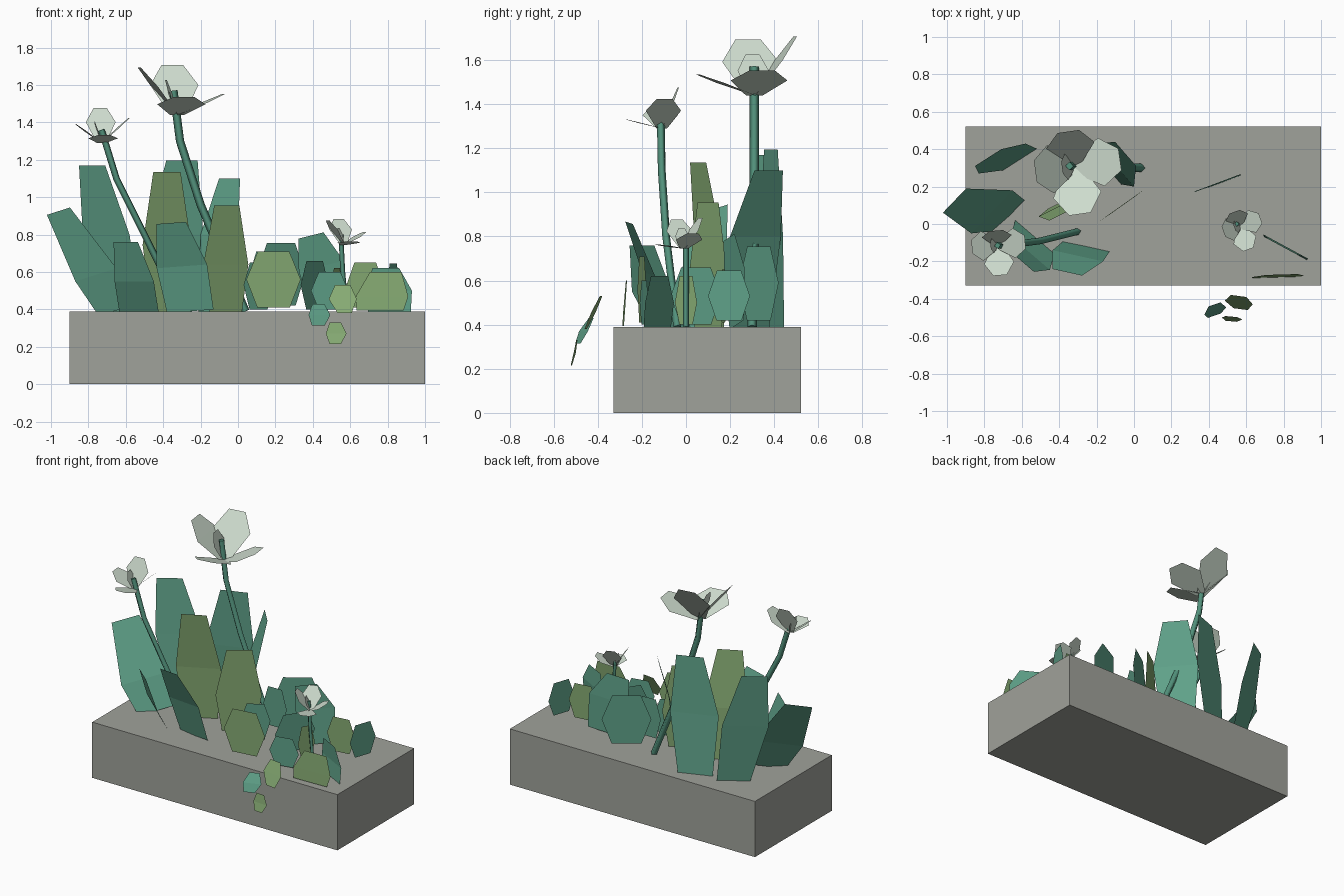
import bpy
import bmesh
import math
from mathutils import Vector as V

if "Cube" in bpy.data.objects:
    bpy.data.objects.remove(bpy.data.objects["Cube"])


def material(name, rgb):
    m = bpy.data.materials.new(name)
    m.diffuse_color = (*rgb, 1)
    m.use_nodes = True
    m.node_tree.nodes["Principled BSDF"].inputs["Base Color"].default_value = m.diffuse_color
    return m


TEAL = material("teal leaf", (0.115, 0.36, 0.25))
GREEN = material("light green leaf", (0.235, 0.40, 0.17))
STEM = material("stem green", (0.085, 0.285, 0.20))
PETAL = material("pale petal", (0.63, 0.73, 0.63))
STONE = material("grey planter", (0.35, 0.36, 0.325))


def mesh_object(name, verts, faces, mat):
    me = bpy.data.meshes.new(name)
    me.from_pydata(verts, [], faces)
    me.materials.append(mat)
    ob = bpy.data.objects.new(name, me)
    bpy.context.collection.objects.link(ob)
    return ob


def blade(name, tip, mid, base, half, mat, ft=0.56, fb=0.72):
    """Flat six-cornered blade; half = half-width vector at its widest row."""
    h = V(half)
    verts = []
    for c, f in ((tip, ft), (mid, 1), (base, fb)):
        verts += [V(c) - h * f, V(c) + h * f]
    return mesh_object(name, verts, [(0, 1, 3, 2), (2, 3, 5, 4)], mat)


def upright(name, x, y, hx, hy, top, mid, low, mat):
    return blade(name, (x, y, top), (x, y, mid), (x, y, low), (hx, hy, 0), mat, 0.58, 0.6)


def stem(name, pts, r):
    cu = bpy.data.curves.new(name, 'CURVE')
    cu.dimensions = '3D'
    cu.bevel_depth = r
    cu.bevel_resolution = 0
    cu.use_fill_caps = True
    sp = cu.splines.new('POLY')
    sp.points.add(len(pts) - 1)
    for p, c in zip(sp.points, pts):
        p.co = (*c, 1)
    cu.materials.append(STEM)
    ob = bpy.data.objects.new(name, cu)
    bpy.context.collection.objects.link(ob)
    bpy.ops.object.select_all(action='DESELECT')
    ob.select_set(True)
    bpy.context.view_layer.objects.active = ob
    bpy.ops.object.convert(target='MESH')


def petal(name, c, az, el, length, width):
    a, e = math.radians(az), math.radians(el)
    d = V((math.cos(a) * math.cos(e), math.sin(a) * math.cos(e), math.sin(e)))
    side = V((-math.sin(a), math.cos(a), 0)) * width
    c = V(c)
    blade(name, c + d * length, c + d * length * 0.6, c, side, PETAL, 0.45, 0.3)


def flower(name, c, length, turn, elevations):
    # petals to the right, back, left and front, plus a small inner one
    for i, el in enumerate(elevations):
        size = length * (0.85 if el < 40 else 1)
        petal(f"{name}_petal_{i + 1}", c, turn + 90 * i, el, size, length * 0.4)
    petal(f"{name}_inner_petal", c, 180 + turn, 72, length * 0.6, length * 0.22)


# planter box
bm = bmesh.new()
bmesh.ops.create_cube(bm, size=1)
for v in bm.verts:
    v.co = V((0.05 + v.co.x * 1.9, 0.097 + v.co.y * 0.85, 0.195 + v.co.z * 0.39))
box = bpy.data.meshes.new("planter_box")
bm.to_mesh(box)
bm.free()
box.materials.append(STONE)
bpy.context.collection.objects.link(bpy.data.objects.new("planter_box", box))

# tall leaves on the left
blade("tall_leaf_left", (-.96, .125, .925), (-.76, .065, .585), (-.665, .045, .39), (.11, .115, .035), TEAL)
blade("tall_leaf_back_left", (-.78, .355, 1.17), (-.705, .35, .8), (-.61, .345, .39), (.125, .08, 0), TEAL)
blade("tall_leaf_back", (-.30, .385, 1.195), (-.335, .385, .8), (-.355, .405, .39), (.15, .055, 0), TEAL)
blade("tall_leaf_back_right", (-.045, .375, 1.1), (-.1, .315, .8), (-.14, .295, .39), (.1, -.115, 0), TEAL)
blade("tall_leaf_green", (-.38, .055, 1.135), (-.38, .105, .745), (-.37, .125, .39), (.13, .065, 0), GREEN)
blade("tall_leaf_green_right", (-.06, .1, .955), (-.065, .1, .64), (-.065, .1, .39), (.12, .085, 0), GREEN)
blade("tall_leaf_front", (-.357, -.258, .862), (-.3, -.17, .63), (-.255, -.12, .39), (.135, -.03, .01), TEAL, .58, .92)
blade("tall_leaf_front_left", (-.6, -.2, .76), (-.555, -.155, .55), (-.53, -.07, .39), (.105, -.09, 0), TEAL, .62, 1)

# round upright leaves on the right
upright("round_leaf_front", .19, -.2, .145, .02, .71, .56, .41, GREEN)
upright("round_leaf_back", .23, .33, .13, .09, .755, .59, .42, TEAL)
upright("round_leaf_end", .83, .195, .033, .095, .645, .53, .42, TEAL)
upright("round_leaf_inner", .11, .035, .08, .053, .65, .53, .4, TEAL)
upright("round_leaf_inner_back", .15, .195, .09, .002, .71, .58, .44, TEAL)
upright("round_leaf_middle", .41, .045, .075, .115, .66, .53, .4, TEAL)
upright("round_leaf_green_back", .68, .17, .1, .013, .65, .53, .41, GREEN)
upright("round_leaf_front_middle", .49, -.19, .1, .02, .6, .5, .4, TEAL)
upright("round_leaf_green_small", .53, 0, .03, .05, .62, .5, .4, GREEN)
blade("round_leaf_tilted", (.39, .195, .795), (.445, .22, .63), (.49, .23, .4), (.12, .045, .03), TEAL)
blade("round_leaf_right", (.79, -.12, .62), (.81, -.12, .5), (.81, -.13, .39), (.12, -.065, 0), TEAL, .6, .95)
blade("round_leaf_front_right", (.79, -.27, .6), (.77, -.28, .47), (.76, -.285, .395), (.14, .004, 0), GREEN, .6, .9)

# small leaves hanging over the front edge
blade("hanging_leaf_top", (.56, -.385, .53), (.56, -.42, .455), (.57, -.455, .38), (.075, -.01, 0), GREEN, .55, .5)
blade("hanging_leaf_middle", (.43, -.43, .43), (.435, -.465, .37), (.43, -.49, .315), (.058, .02, 0), TEAL, .55, .6)
blade("hanging_leaf_bottom", (.52, -.495, .33), (.525, -.505, .27), (.52, -.52, .215), (.055, -.005, 0), GREEN, .55, .55)

# stems, the tips standing up inside the flowers
stem("large_stem", [(.04, .3, .39), (-.2, .31, .96), (-.31, .31, 1.3), (-.345, .31, 1.57)], .022)
stem("medium_stem", [(-.3, -.04, .39), (-.5, -.09, .8), (-.65, -.11, 1.1), (-.73, -.115, 1.36)], .018)
stem("small_stem", [(.58, 0, .39), (.56, 0, .6), (.55, 0, .8)], .013)

# flowers
flower("large_flower", (-.325, .31, 1.44), .325, 8, (24, 55, 51, 20))
flower("medium_flower", (-.73, -.11, 1.29), .2, 5, (42, 68, 36, 14))
flower("small_flower", (.565, -.01, .745), .16, 20, (30, 60, 55, 8))
